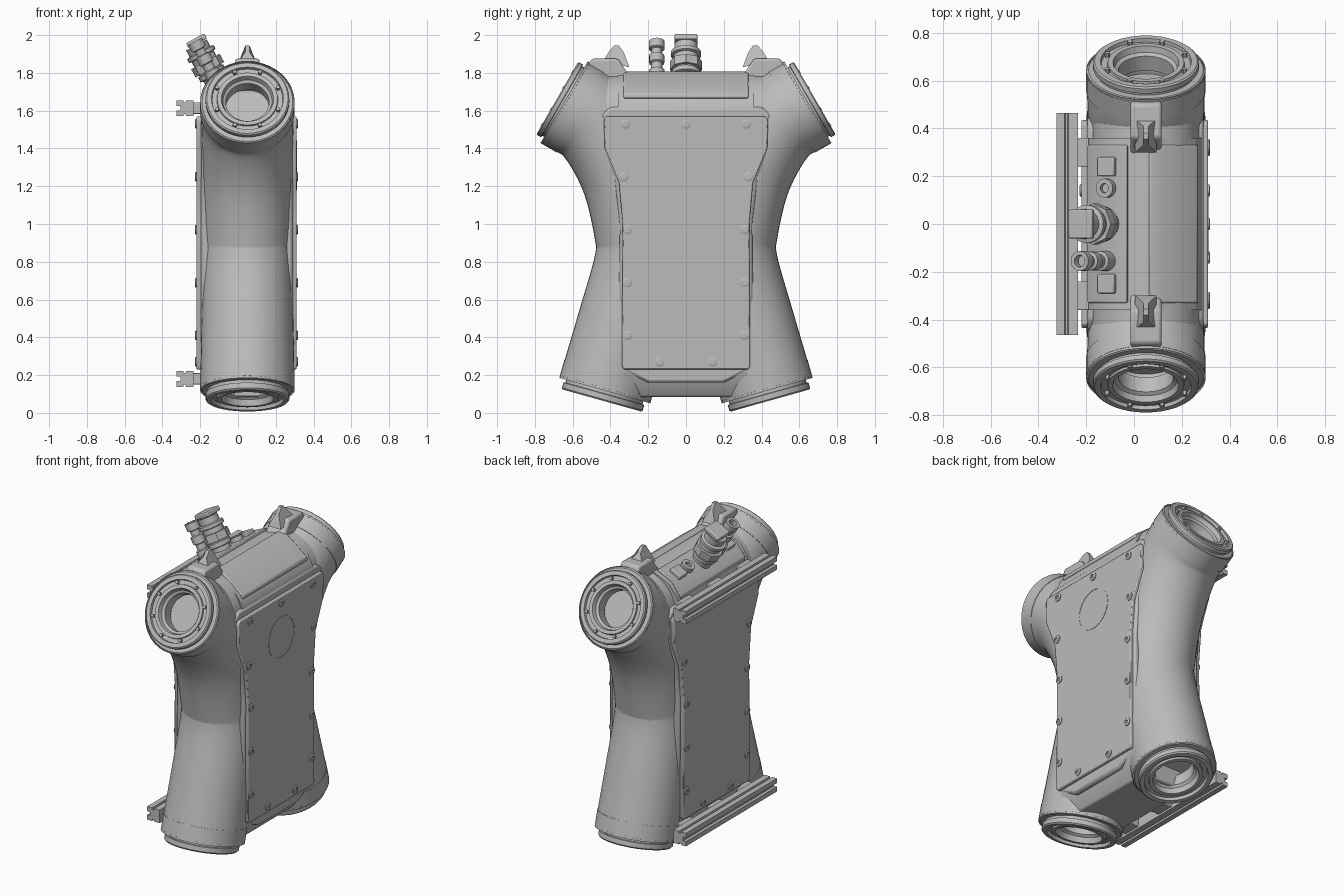
import bpy, bmesh, math
from mathutils import Vector, Matrix

if "Cube" in bpy.data.objects:
    bpy.data.objects.remove(bpy.data.objects["Cube"])

grey = bpy.data.materials.new("metal grey")
grey.use_nodes = True
grey.diffuse_color = (0.5, 0.5, 0.5, 1)
grey.node_tree.nodes["Principled BSDF"].inputs["Base Color"].default_value = (0.5, 0.5, 0.5, 1)

CX = 0.05   # centre line of the housing
R = 0.25    # tube radius


def finish(name, bm, bevel=0):
    bmesh.ops.recalc_face_normals(bm, faces=bm.faces)
    mesh = bpy.data.meshes.new(name)
    bm.to_mesh(mesh)
    bm.free()
    ob = bpy.data.objects.new(name, mesh)
    bpy.context.collection.objects.link(ob)
    mesh.materials.append(grey)
    if bevel:
        mod = ob.modifiers.new("bevel", "BEVEL")
        mod.width, mod.segments, mod.limit_method = bevel, 2, "ANGLE"
    bpy.ops.object.select_all(action="DESELECT")
    ob.select_set(True)
    bpy.context.view_layer.objects.active = ob
    bpy.ops.object.shade_smooth_by_angle(angle=math.radians(35))
    return ob


def loft(bm, rings, closed=True):
    """Skin a list of point rings."""
    rows = [[bm.verts.new(p) for p in ring] for ring in rings]
    n = len(rows[0])
    for a, b in zip(rows, rows[1:]):
        for i in range(n):
            bm.faces.new((a[i], a[(i + 1) % n], b[(i + 1) % n], b[i]))
    if closed:
        bm.faces.new(rows[0])
        bm.faces.new(rows[-1])


def lathe(name, profile, origin, axis, sides=40):
    """Turn (radius, height) pairs about an axis."""
    rot = Vector(axis).to_track_quat("Z", "Y").to_matrix()
    bm = bmesh.new()
    turn = [math.tau * i / sides for i in range(sides)]
    loft(bm, [[Vector(origin) + rot @ Vector((r * math.cos(t), r * math.sin(t), h))
               for t in turn] for r, h in profile])
    return finish(name, bm)


def prism(name, points, place, a, b, bevel=0):
    """Extrude an outline between depths a and b."""
    bm = bmesh.new()
    loft(bm, [[place(u, v, d) for u, v in points] for d in (a, b)])
    return finish(name, bm, bevel)


def along_x(u, v, d):
    return (d, u, v)


def along_y(u, v, d):
    return (u, d, v)


def box(name, lo, hi, bevel=0, tilt=0):
    c, s = (Vector(lo) + Vector(hi)) / 2, Vector(hi) - Vector(lo)
    bm = bmesh.new()
    bmesh.ops.create_cube(bm, size=1, matrix=Matrix.Translation(c)
                          @ Matrix.Rotation(tilt, 4, "Y") @ Matrix.Diagonal((*s, 1)))
    return finish(name, bm, bevel)


def mirrored(half):
    return half + [(-u, v) for u, v in reversed(half)]


def smooth_path(pts, steps=8):
    """Catmull-Rom curve through the points."""
    p = [2 * pts[0] - pts[1]] + pts + [2 * pts[-1] - pts[-2]]
    out = []
    for i in range(1, len(p) - 2):
        for k in range(steps):
            t = k / steps
            out.append(0.5 * (2 * p[i] + (p[i + 1] - p[i - 1]) * t
                       + (2 * p[i - 1] - 5 * p[i] + 4 * p[i + 1] - p[i + 2]) * t * t
                       + (3 * p[i] - p[i - 1] - 3 * p[i + 1] + p[i + 2]) * t ** 3))
    return out + [pts[-1]]


PORT = [(R, -0.1), (R, -0.012), (0.24, 0), (0.212, 0), (0.212, 0.012), (0.222, 0.014),
        (0.222, 0.036), (0.215, 0.042), (0.19, 0.042), (0.187, 0.026), (0.162, 0.026),
        (0.16, 0.036), (0.138, 0.036), (0.13, 0.01), (0.115, 0), (0.115, -0.07),
        (0.14, -0.075), (0.14, -0.2), (0.07, -0.2), (0.06, -0.17)]

for side, word in ((-1, "front"), (1, "back")):
    # Curved leg tube running from the lower port to the upper port
    path = smooth_path([Vector((CX, side * y, z)) for y, z in
                        ((0.43, 0.118), (0.335, 0.46), (0.245, 0.8), (0.25, 0.97),
                         (0.325, 1.27), (0.47, 1.525), (0.645, 1.645))])
    rings = []
    for i, p in enumerate(path):
        d = (path[min(i + 1, len(path) - 1)] - path[max(i - 1, 0)]).normalized()
        if i == 0:
            d = Vector((0, -side * 0.27, 0.963))
        if i == len(path) - 1:
            d = Vector((0, side * 0.866, 0.5))
        n = Vector((0, -d.z, d.y))
        r = R - 0.012 * math.sin(math.pi * i / (len(path) - 1))
        rings.append([p + r * (math.cos(t) * Vector((1, 0, 0)) + math.sin(t) * n)
                      for t in [math.tau * k / 40 for k in range(40)]])
    bm = bmesh.new()
    loft(bm, rings, closed=False)
    finish(word + "_leg_tube", bm)

    # Recessed ring ports
    lathe(word + "_upper_port", PORT, (CX, side * 0.645, 1.645), (0, side * 0.866, 0.5))
    lathe(word + "_lower_port", [(r, h * (1.3 if h > 0 else 1)) for r, h in PORT],
          (CX, side * 0.43, 0.118), (0, side * 0.27, -0.963))

    # Port rim bolts
    for kind, c, d in (("upper", (CX, side * 0.645, 1.645), (0, side * 0.866, 0.5)),
                       ("lower", (CX, side * 0.43, 0.128), (0, side * 0.27, -0.963))):
        axis = Vector(d)
        across = axis.cross(Vector((1, 0, 0)))
        for k in range(8):
            t = math.tau * (k + 0.5) / 8
            spot = Vector(c) + 0.175 * (math.cos(t) * Vector((1, 0, 0)) + math.sin(t) * across)
            lathe(f"{word}_{kind}_port_bolt", [(0.011, 0.02), (0.011, 0.045), (0.006, 0.045)],
                  spot, d, 6)

    # Shoulder, lifting bracket and its fin
    lathe(word + "_shoulder", [(R - 0.02, 0), (R - 0.02, 0.22)],
          (CX, side * 0.28, 1.56), (0, side, 0))
    prism(word + "_bracket", [(side * y, z) for y, z in
          ((0.29, 1.7), (0.285, 1.78), (0.31, 1.8), (0.36, 1.875), (0.5, 1.875), (0.54, 1.8),
           (0.5, 1.7))], along_x, CX - 0.065, CX + 0.065, 0.012)
    fin = prism(word + "_lifting_fin", [(side * y, z) for y, z in
          ((0.3, 1.83), (0.33, 1.91), (0.355, 1.945), (0.38, 1.945), (0.41, 1.91), (0.44, 1.86))],
          along_x, CX - 0.045, CX + 0.045)
    for v in fin.data.vertices:
        if v.co.z > 1.9:
            v.co.x = CX + (v.co.x - CX) * 0.25

# Main housing between the legs
prism("housing", mirrored([(0.2, 0.16), (0.36, 0.24), (0.35, 1.0), (0.38, 1.25),
                           (0.45, 1.42), (0.45, 1.58), (0.4, 1.62)]),
      along_x, -0.195, 0.29, 0.015)

# Trough-shaped base joining the legs
prism("base_bridge", [(-0.195, 0.26), (-0.19, 0.2), (-0.11, 0.085), (0.21, 0.085),
                      (0.285, 0.2), (0.29, 0.26)], along_y, -0.34, 0.34, 0.01)

# Faceted ridge on top and its cover plates
prism("top_ridge", [(-0.195, 1.55), (-0.19, 1.66), (-0.13, 1.74), (-0.03, 1.785), (0.06, 1.8),
                    (0.11, 1.79), (0.25, 1.69), (0.285, 1.62), (0.29, 1.55)],
      along_y, -0.36, 0.36)
prism("ridge_cover", [(0.06, 1.79), (0.065, 1.808), (0.12, 1.8), (0.265, 1.69), (0.27, 1.668),
                      (0.25, 1.66)], along_y, -0.33, 0.33, 0.006)
prism("connector_shelf", [(-0.19, 1.64), (-0.195, 1.67), (-0.13, 1.755), (-0.03, 1.8),
                          (-0.02, 1.77)], along_y, -0.33, 0.33, 0.005)

# Side cover plates with perimeter screws
PLATE = mirrored([(0.33, 0.23), (0.34, 0.25), (0.335, 1.0), (0.355, 1.22), (0.43, 1.4),
                  (0.435, 1.55), (0.42, 1.57)])
SCREWS = [(0.32, 1.53), (0.33, 1.25), (0.31, 0.97), (0.31, 0.69), (0.31, 0.41), (0.14, 0.27)]
for face, name, x0, x1 in ((1, "left", 0.285, 0.31), (-1, "right", -0.19, -0.22)):
    prism(name + "_cover_plate", PLATE, along_x, x0, x1, 0.006)
    for y, z in SCREWS + [(-y, z) for y, z in SCREWS] + [(0, 1.53)]:
        lathe(name + "_cover_screw", [(0.025, 0), (0.025, 0.005), (0.02, 0.008), (0.011, 0.008),
                                      (0.011, 0.003)], (x1, y, z), (face, 0, 0), 16)

# Round inspection mark on the left cover
bm = bmesh.new()
loft(bm, [[(0.309 + h, r * math.cos(t), 1.31 + r * math.sin(t))
           for t in [math.tau * k / 48 for k in range(48)]]
          for r, h in ((0.131, 0), (0.131, 0.003), (0.127, 0.003), (0.127, 0))], closed=False)
finish("inspection_ring", bm)

# Slotted mounting rails on the right side
for name, z in (("upper", 1.613), ("lower", 0.18)):
    prism(name + "_mounting_rail",
          [(-0.325, z - 0.042), (-0.29, z - 0.042), (-0.287, z - 0.03), (-0.278, z - 0.03),
           (-0.275, z - 0.042), (-0.235, z - 0.042), (-0.235, z + 0.042), (-0.275, z + 0.042),
           (-0.278, z + 0.03), (-0.287, z + 0.03), (-0.29, z + 0.042), (-0.325, z + 0.042),
           (-0.325, z + 0.012), (-0.305, z + 0.012), (-0.305, z - 0.012), (-0.325, z - 0.012)],
          along_y, -0.465, 0.465)
    for y in (-0.3, 0, 0.3):
        box(name + "_rail_mount", (-0.24, y - 0.06, z - 0.03), (-0.15, y + 0.06, z + 0.03), 0.004)

# Large tilted connector
lean = Vector((-0.48, 0, 0.877))
root = Vector((-0.115, 0, 1.755))
lathe("large_connector", [(0.06, -0.03), (0.06, 0.03), (0.075, 0.035), (0.075, 0.06),
                          (0.066, 0.065), (0.066, 0.15), (0.08, 0.155), (0.08, 0.175),
                          (0.062, 0.18), (0.062, 0.22), (0.045, 0.22), (0.045, 0.17)],
      root, lean, 24)
lathe("large_connector_nut", [(0.086, 0.07), (0.086, 0.12)], root, lean, 8)
box("connector_latch", (-0.275, -0.06, 1.955), (-0.165, 0.06, 1.985), 0.006, math.radians(-28))

# Small tilted connector
root = Vector((-0.115, -0.155, 1.76))
lathe("small_connector", [(0.042, -0.03), (0.042, 0.06), (0.03, 0.065), (0.03, 0.1),
                          (0.04, 0.105), (0.04, 0.15), (0.028, 0.155), (0.028, 0.185),
                          (0.042, 0.19), (0.042, 0.235), (0.025, 0.235), (0.025, 0.2)],
      root, lean, 16)

# Sockets and caps along the shelf
for y in (-0.25, 0.24):
    box("shelf_block", (-0.15, y - 0.04, 1.735), (-0.07, y + 0.04, 1.785), 0.006,
        math.radians(-28))
lathe("shelf_cap", [(0.04, -0.02), (0.04, 0.03), (0.02, 0.03), (0.02, 0.01)],
      (-0.11, 0.15, 1.76), lean, 16)
